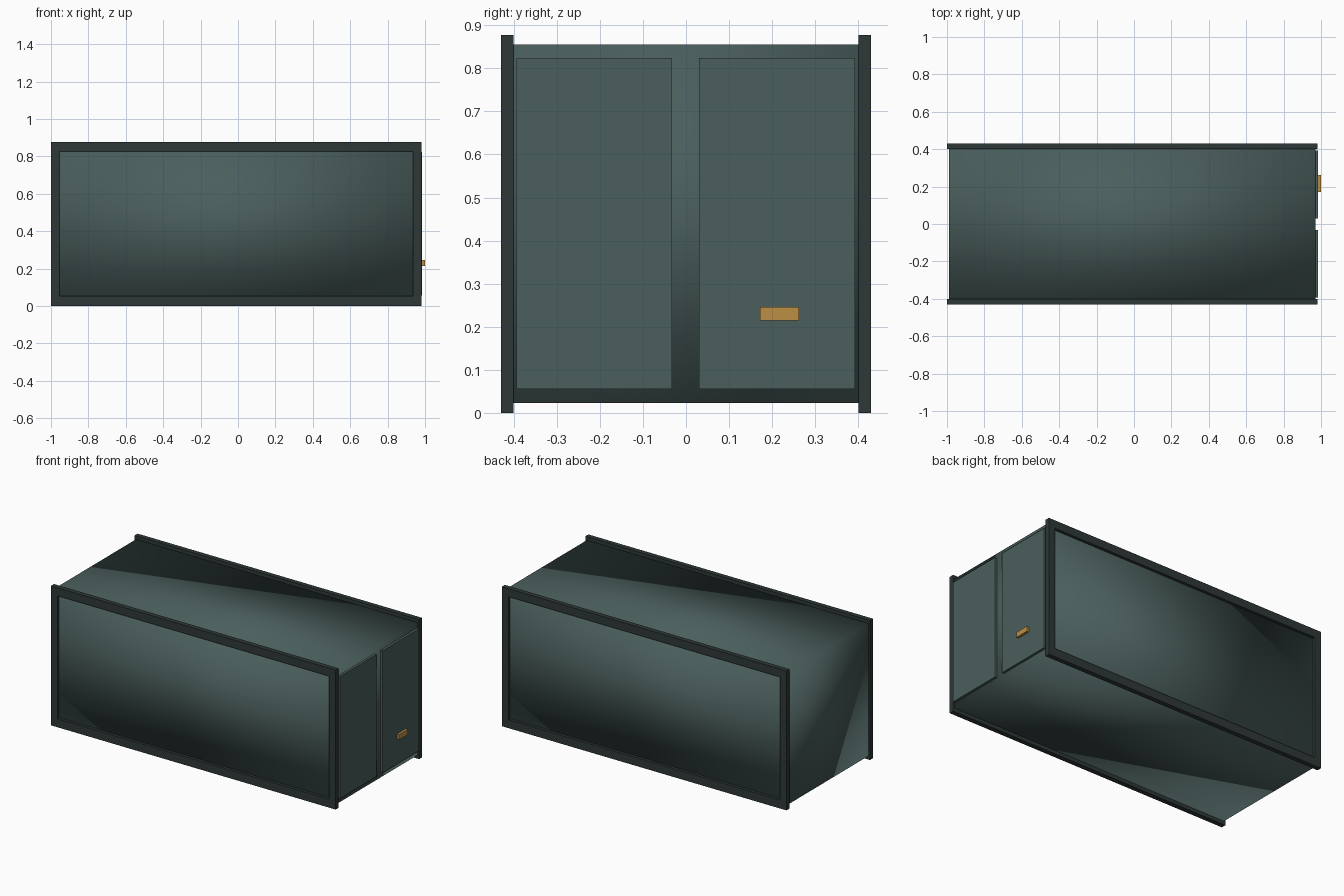
import bpy
import bmesh

if "Cube" in bpy.data.objects:
    bpy.data.objects.remove(bpy.data.objects["Cube"], do_unlink=True)


def material(name, rgb):
    mat = bpy.data.materials.new(name)
    mat.use_nodes = True
    mat.diffuse_color = (*rgb, 1)
    mat.node_tree.nodes["Principled BSDF"].inputs["Base Color"].default_value = (*rgb, 1)
    return mat


panel_green = material("dark grey green", (0.069, 0.114, 0.109))
frame_dark = material("charcoal green", (0.027, 0.04, 0.038))
brass = material("brass", (0.5, 0.275, 0.06))


def box(name, x, y, z, mat, smooth=False):
    """Box spanning the (low, high) ranges given for each axis."""
    bm = bmesh.new()
    bmesh.ops.create_cube(bm, size=1)
    for v in bm.verts:
        v.co = [r[0] if c < 0 else r[1] for c, r in zip(v.co, (x, y, z))]
    for f in bm.faces:
        f.smooth = smooth
    mesh = bpy.data.meshes.new(name)
    bm.to_mesh(mesh)
    bm.free()
    mesh.materials.append(mat)
    obj = bpy.data.objects.new(name, mesh)
    bpy.context.collection.objects.link(obj)
    return obj


def frame(name, side):
    """Rectangular border around a long side: a wire ring extruded in depth."""
    bm = bmesh.new()
    rings = []
    for x0, x1, z0, z1 in ((-1, 0.98, 0, 0.877), (-0.955, 0.935, 0.053, 0.826)):
        rings.append([bm.verts.new((x, 0.4 * side, z))
                      for x, z in ((x0, z0), (x1, z0), (x1, z1), (x0, z1))])
    outer, inner = rings
    faces = []
    for i in range(4):
        j = (i + 1) % 4
        faces.append(bm.faces.new((outer[i], outer[j], inner[j], inner[i])))
    new = bmesh.ops.extrude_face_region(bm, geom=faces, use_keep_orig=True)["geom"]
    for v in new:
        if isinstance(v, bmesh.types.BMVert):
            v.co.y = 0.43 * side
    bmesh.ops.recalc_face_normals(bm, faces=bm.faces)
    mesh = bpy.data.meshes.new(name)
    bm.to_mesh(mesh)
    bm.free()
    mesh.materials.append(frame_dark)
    bpy.context.collection.objects.link(bpy.data.objects.new(name, mesh))


# Main container body, softly shaded all round
box("container_body", (-0.99, 0.97), (-0.412, 0.412), (0.023, 0.855), panel_green, True)

# Raised borders on the two long sides
frame("front_frame", -1)
frame("back_frame", 1)

# Pair of doors on the left end
box("front_door", (0.965, 0.985), (-0.394, -0.032), (0.056, 0.824), panel_green)
box("back_door", (0.965, 0.985), (0.03, 0.392), (0.056, 0.824), panel_green)

# Door handle
box("door_handle", (0.98, 1.0), (0.172, 0.262), (0.214, 0.246), brass)
